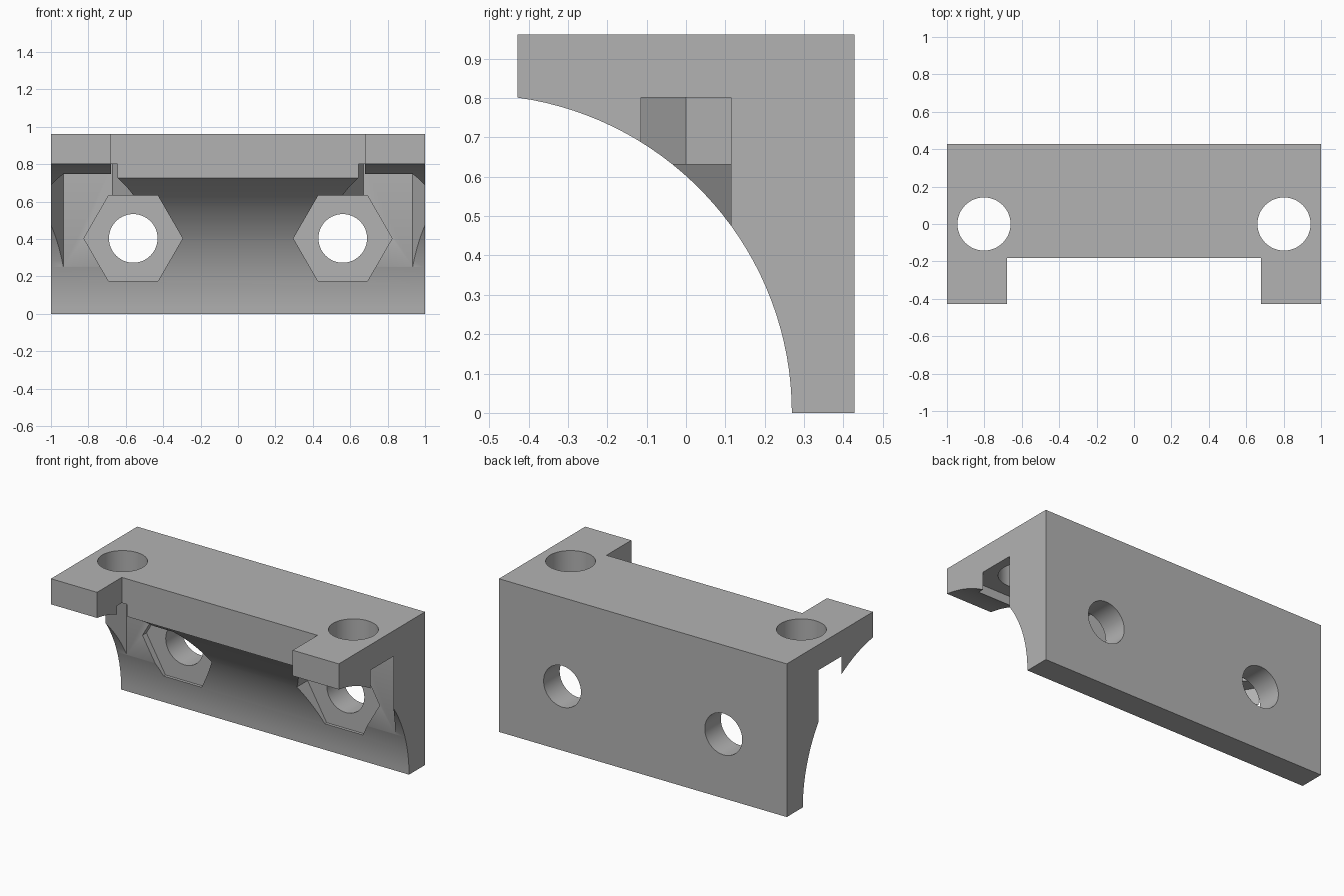
import bpy, bmesh, math
from mathutils import Matrix

cube = bpy.data.objects.get("Cube")
if cube:
    bpy.data.objects.remove(cube, do_unlink=True)

HALF_DEPTH, HEIGHT, WALL = 0.428, 0.962, 0.16
ARC_Y, ARC_R = -0.54, 0.809          # axis and radius of the concave front
HEX_R = 0.264                        # nut pocket, corner radius

grey = bpy.data.materials.new("light grey")
grey.use_nodes = True
colour = (0.45, 0.45, 0.45, 1)
grey.diffuse_color = colour
grey.node_tree.nodes["Principled BSDF"].inputs["Base Color"].default_value = colour


def make_object(name, bm):
    bmesh.ops.recalc_face_normals(bm, faces=bm.faces)
    mesh = bpy.data.meshes.new(name)
    bm.to_mesh(mesh)
    bm.free()
    mesh.materials.append(grey)
    obj = bpy.data.objects.new(name, mesh)
    bpy.context.collection.objects.link(obj)
    return obj


def prism(name, sides, radius, start, end, place, along_y=False):
    """Regular prism from start to end along z, or along y."""
    bm = bmesh.new()
    bmesh.ops.create_cone(bm, cap_ends=True, segments=sides, radius1=radius,
                          radius2=radius, depth=end - start)
    # put a corner on the x axis
    if sides == 6:
        corner = max(bm.verts, key=lambda v: v.co.x).co
        bm.transform(Matrix.Rotation(-math.atan2(corner.y, corner.x), 4, 'Z'))
    bm.transform(Matrix.Translation((0, 0, (start + end) / 2)))
    if along_y:
        bm.transform(Matrix.Rotation(-math.pi / 2, 4, 'X'))
    bm.transform(Matrix.Translation(place))
    return make_object(name, bm)


def box(name, low, high):
    bm = bmesh.new()
    bmesh.ops.create_cube(bm, size=1)
    for v in bm.verts:
        v.co = [lo if c < 0 else hi for c, lo, hi in zip(v.co, low, high)]
    return make_object(name, bm)


# Bracket body: side profile with a concave arc, extruded across x
steps = 32
end_angle = math.acos((-HALF_DEPTH - ARC_Y) / ARC_R)
profile = [(HALF_DEPTH, 0), (HALF_DEPTH, HEIGHT), (-HALF_DEPTH, HEIGHT)]
for i in range(steps, -1, -1):
    a = end_angle * i / steps
    profile.append((ARC_Y + ARC_R * math.cos(a), ARC_R * math.sin(a)))
bm = bmesh.new()
face = bm.faces.new([bm.verts.new((-1, y, z)) for y, z in profile])
side = bmesh.ops.extrude_face_region(bm, geom=[face])["geom"]
bmesh.ops.translate(bm, vec=(2, 0, 0),
                    verts=[g for g in side if isinstance(g, bmesh.types.BMVert)])
bracket = make_object("corner_bracket", bm)

# Cutters: front notch, then bolt holes and nut pockets on each side
cutters = [box("notch_cutter", (-0.68, -1, -1), (0.68, -0.182, 2))]
for s in (-1, 1):
    top, back = (s * 0.802, 0, 0), (s * 0.56, 0, 0.403)
    cutters += [
        prism("top_nut_cutter", 6, HEX_R, -1, HEIGHT - WALL, top),
        prism("back_nut_cutter", 6, HEX_R, -1, HALF_DEPTH - WALL, back, True),
        prism("top_hole_cutter", 64, 0.142, 0.5, 2, top),
        prism("back_hole_cutter", 64, 0.13, 0.1, 1, back, True),
    ]

bpy.context.view_layer.objects.active = bracket
bracket.select_set(True)
for cutter in cutters:
    cutter.hide_render = True
    mod = bracket.modifiers.new("cut", 'BOOLEAN')
    mod.operation, mod.solver, mod.object = 'DIFFERENCE', 'EXACT', cutter
    bpy.ops.object.modifier_apply(modifier=mod.name)
for cutter in cutters:
    bpy.data.objects.remove(cutter, do_unlink=True)

bpy.ops.object.shade_smooth_by_angle(angle=math.radians(25))
